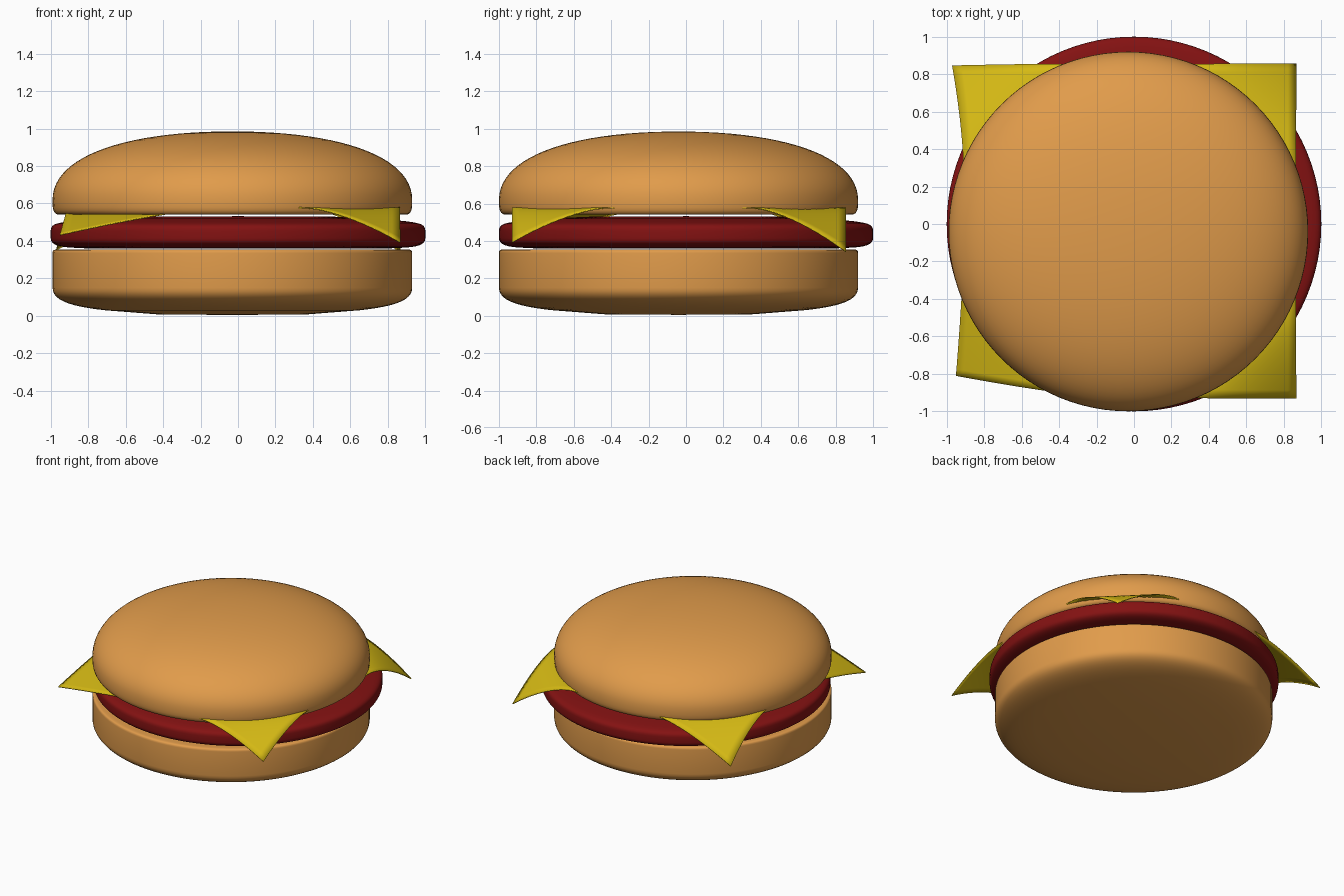
import bpy, bmesh, math
from mathutils import Vector
from mathutils.geometry import interpolate_bezier

if "Cube" in bpy.data.objects:
    bpy.data.objects.remove(bpy.data.objects["Cube"])


def material(name, rgb):
    m = bpy.data.materials.new(name)
    m.diffuse_color = (*rgb, 1)
    m.use_nodes = True
    m.node_tree.nodes["Principled BSDF"].inputs["Base Color"].default_value = m.diffuse_color
    return m


def bezier(a, b, c, d, n=12):
    """Points (radius, z) along one cubic curve."""
    pts = interpolate_bezier(*[Vector((r, 0, z)) for r, z in (a, b, c, d)], n)
    return [(p.x, p.z) for p in pts]


def finish(name, bm, mat, angle):
    bmesh.ops.recalc_face_normals(bm, faces=bm.faces)
    me = bpy.data.meshes.new(name)
    bm.to_mesh(me)
    bm.free()
    ob = bpy.data.objects.new(name, me)
    bpy.context.collection.objects.link(ob)
    me.materials.append(mat)
    bpy.ops.object.select_all(action='DESELECT')
    ob.select_set(True)
    bpy.context.view_layer.objects.active = ob
    bpy.ops.object.shade_smooth_by_angle(angle=math.radians(angle))
    return ob


def lathe(name, profile, mat, centre=(0, 0), steps=96):
    """Spin a (radius, z) profile that starts and ends on the axis."""
    bm = bmesh.new()
    verts = [bm.verts.new((r, 0, z)) for r, z in profile]
    edges = [bm.edges.new(p) for p in zip(verts, verts[1:])]
    bmesh.ops.spin(bm, geom=verts + edges, cent=(0, 0, 0), axis=(0, 0, 1),
                   angle=math.tau, steps=steps, use_duplicate=False)
    bmesh.ops.remove_doubles(bm, verts=bm.verts, dist=1e-4)
    ob = finish(name, bm, mat, 40)
    ob.location = (*centre, 0)
    return ob


bun = material("bun", (0.75, 0.33, 0.07))
meat = material("patty", (0.23, 0.006, 0.006))
yellow = material("cheese", (0.67, 0.49, 0.007))
BUN_CENTRE = (-0.03, -0.04)

# Bottom bun: flat top, rounded foot
lathe("bottom_bun",
      [(0, 0.005), (0.4, 0.008)]
      + bezier((0.68, 0.03), (0.86, 0.05), (0.96, 0.08), (0.96, 0.15))
      + bezier((0.96, 0.335), (0.96, 0.35), (0.955, 0.355), (0.93, 0.355), 5)
      + [(0, 0.355)], bun, BUN_CENTRE)

# Patty: wide disc with a rounded rim
lathe("patty",
      [(0, 0.36), (0.8, 0.36)]
      + bezier((0.9, 0.365), (0.97, 0.37), (1, 0.385), (1, 0.415), 8)
      + bezier((1, 0.455), (1, 0.49), (0.97, 0.495), (0.9, 0.505), 8)
      + [(0.75, 0.52), (0.5, 0.53), (0, 0.532)], meat)

# Top bun: flat underside, tall dome
lathe("top_bun",
      [(0, 0.54), (0.9, 0.54)]
      + bezier((0.93, 0.54), (0.95, 0.545), (0.96, 0.56), (0.96, 0.60), 6)
      + bezier((0.96, 0.62), (0.96, 0.85), (0.58, 0.985), (0, 0.985), 24),
      bun, BUN_CENTRE)

# Cheese: square slice whose four corners fold down past the buns
X0, X1, Y0, Y1 = -0.91, 0.865, -0.93, 0.855
# per corner: fold start along |x|+|y|, curve power, offset of the tip
CORNERS = {
    (1, -1): (1.28, 1.6, Vector((0, 0, -0.185))),
    (1, 1): (1.21, 1.6, Vector((0, 0, -0.235))),
    (-1, 1): (1.20, 1.6, Vector((-0.06, -0.01, -0.225))),
    (-1, -1): (1.05, 1.3, Vector((-0.04, 0.12, -0.145))),
}
bm = bmesh.new()
bmesh.ops.create_grid(bm, x_segments=40, y_segments=40, size=1)
for v in bm.verts:
    u, w = v.co.x, v.co.y
    sx, sy = (1 if u > 0 else -1), (1 if w > 0 else -1)
    start, power, tip = CORNERS[sx, sy]
    x = X0 + (X1 - X0) * (u + 1) / 2
    y = Y0 + (Y1 - Y0) * (w + 1) / 2
    reach = abs(X1 if sx > 0 else X0) + abs(Y1 if sy > 0 else Y0)
    s = max(0, (abs(x) + abs(y) - start) / (reach - start))
    v.co = Vector((x, y, 0.577)) + tip * s ** power
cheese = finish("cheese_slice", bm, yellow, 40)
mod = cheese.modifiers.new("thickness", 'SOLIDIFY')
mod.thickness = 0.006
mod.offset = 0
